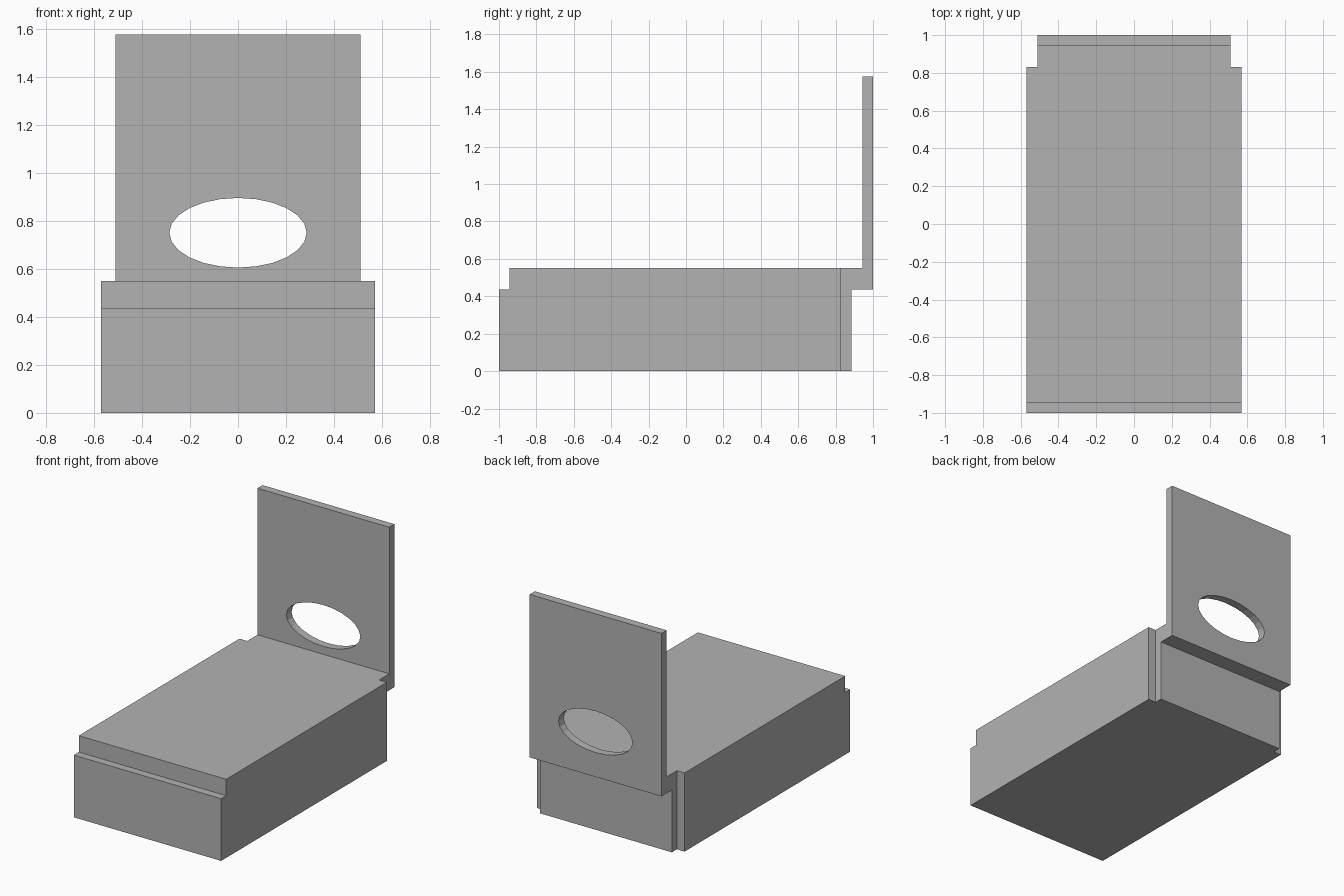
import bpy
import bmesh
from math import pi
from mathutils import Matrix

cube = bpy.data.objects.get("Cube")
if cube:
    bpy.data.objects.remove(cube, do_unlink=True)

grey = bpy.data.materials.new("plain grey")
grey.use_nodes = True
colour = (0.45, 0.45, 0.45, 1)
grey.diffuse_color = colour
grey.node_tree.nodes["Principled BSDF"].inputs["Base Color"].default_value = colour


def add_object(name, bm):
    bmesh.ops.recalc_face_normals(bm, faces=bm.faces)
    mesh = bpy.data.meshes.new(name)
    bm.to_mesh(mesh)
    bm.free()
    mesh.materials.append(grey)
    obj = bpy.data.objects.new(name, mesh)
    bpy.context.collection.objects.link(obj)
    return obj


def extrude_profile(name, profile, half_width):
    """Extrude a (y, z) side profile symmetrically across x."""
    bm = bmesh.new()
    face = bm.faces.new([bm.verts.new((-half_width, y, z)) for y, z in profile])
    result = bmesh.ops.extrude_face_region(bm, geom=[face])
    verts = [g for g in result["geom"] if isinstance(g, bmesh.types.BMVert)]
    bmesh.ops.translate(bm, verts=verts, vec=(2 * half_width, 0, 0))
    return add_object(name, bm)


TOP, STEP, SHOULDER = 0.55, 0.435, 0.83

# Main block with the stepped front edge
extrude_profile("base_block", [
    (-1, 0), (SHOULDER, 0), (SHOULDER, TOP), (-0.945, TOP),
    (-0.945, STEP), (-1, STEP)], 0.57)

# Narrower rear with an overhanging lip and the upright panel
panel = extrude_profile("rear_panel", [
    (SHOULDER, 0), (0.885, 0), (0.885, STEP), (1, STEP), (1, 1.575),
    (0.943, 1.575), (0.943, TOP), (SHOULDER, TOP)], 0.51)

# Oval hole through the panel
bm = bmesh.new()
bmesh.ops.create_cone(
    bm, cap_ends=True, segments=24, radius1=1, radius2=1, depth=0.3,
    matrix=Matrix.Translation((0, 0.97, 0.75))
    @ Matrix.Diagonal((0.286, 1, 0.145, 1)) @ Matrix.Rotation(pi / 2, 4, "X"))
cutter = add_object("oval_cutter", bm)
cutter.hide_render = True
cutter.hide_viewport = True

cut = panel.modifiers.new("oval_hole", "BOOLEAN")
cut.operation = "DIFFERENCE"
cut.solver = "EXACT"
cut.object = cutter
